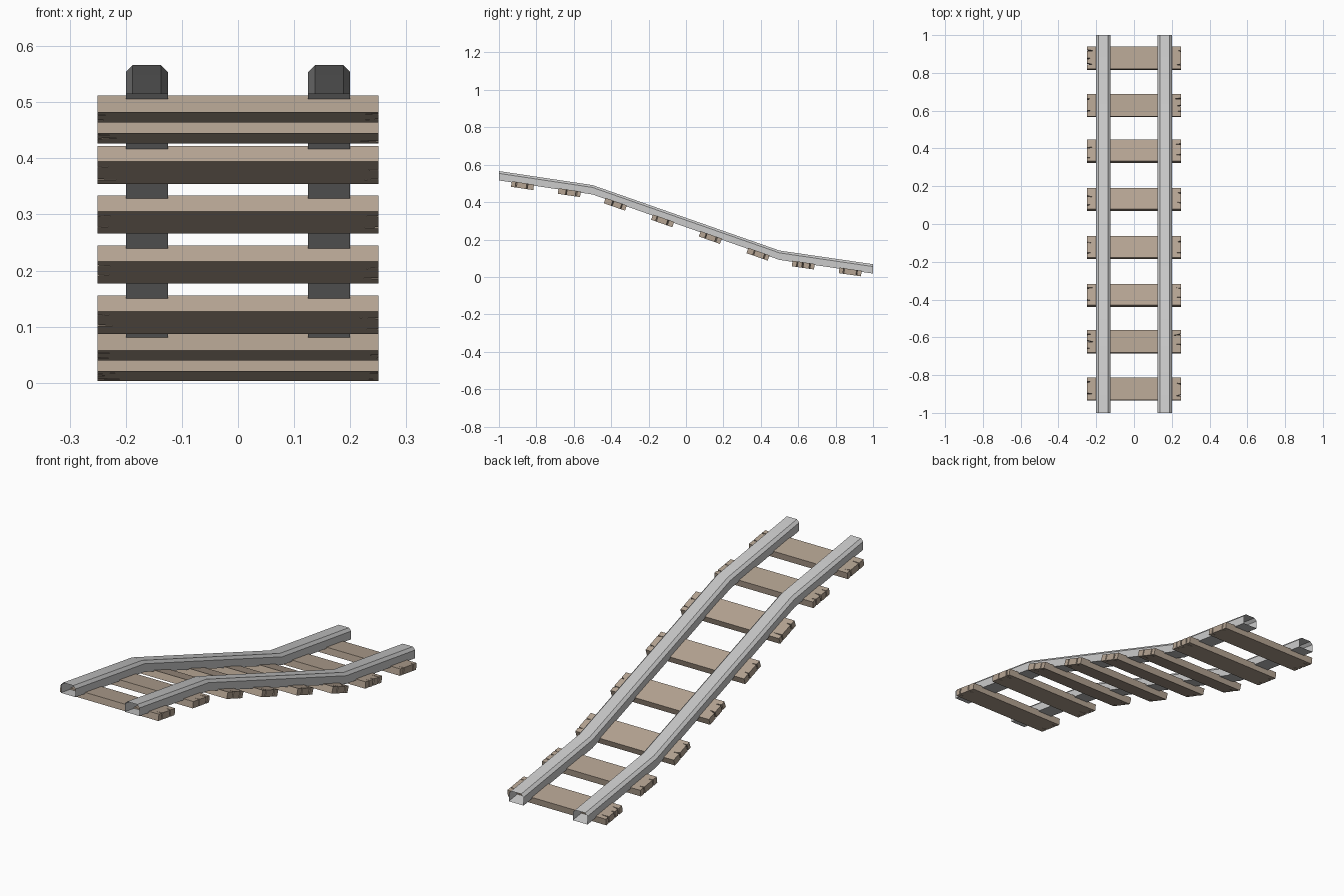
import bpy, bmesh, math, random
from mathutils import Matrix

if "Cube" in bpy.data.objects:
    bpy.data.objects.remove(bpy.data.objects["Cube"])

random.seed(4)
# Rail underside path: (y, z) knots of the downhill ramp
PATH = [(-1, 0.516), (-0.5, 0.441), (0.5, 0.091), (1, 0.018)]


def make_object(name, bm, material=None):
    bmesh.ops.recalc_face_normals(bm, faces=bm.faces)
    mesh = bpy.data.meshes.new(name)
    bm.to_mesh(mesh)
    bm.free()
    obj = bpy.data.objects.new(name, mesh)
    bpy.context.collection.objects.link(obj)
    if material:
        mesh.materials.append(material)
    return obj


def path_at(y):
    """Height and slope angle of the ramp at y."""
    for (y0, z0), (y1, z1) in zip(PATH, PATH[1:]):
        if y <= y1:
            slope = (z1 - z0) / (y1 - y0)
            return z0 + slope * (y - y0), math.atan(slope)


# Rails: hollow bevelled tubes with open ends
def make_rail(name, cx):
    profile = [(-0.0375, 0), (-0.0375, 0.0375), (-0.0255, 0.05),
               (0.0255, 0.05), (0.0375, 0.0375), (0.0375, 0)]
    bm = bmesh.new()
    rings = [[bm.verts.new((cx + px, y, z + pz)) for px, pz in profile]
             for y, z in PATH]
    n = len(profile)
    for a, b in zip(rings, rings[1:]):
        for i in range(n):
            j = (i + 1) % n
            bm.faces.new((a[i], a[j], b[j], b[i]))
    obj = make_object(name, bm)
    bpy.context.view_layer.objects.active = obj
    obj.select_set(True)
    bpy.ops.object.shade_smooth_by_angle(angle=math.radians(30))
    obj.select_set(False)


make_rail("left_rail", -0.1625)
make_rail("right_rail", 0.1625)

wood = bpy.data.materials.new("weathered_wood")
wood.diffuse_color = (0.46, 0.37, 0.29, 1)
wood.use_nodes = True
wood.node_tree.nodes["Principled BSDF"].inputs["Base Color"].default_value = wood.diffuse_color


# Ties: planks with split, cracked ends, tilted to the slope
def cracked_end():
    """Points along one plank end, from v = -0.06 to 0.06, with V-shaped cracks."""
    points = [(0.25, -0.06)]
    for base in random.choice([(-0.032, 0.03), (-0.02, 0.035), (-0.035, 0.0, 0.032)]):
        v = base + random.uniform(-0.006, 0.006)
        w = random.uniform(0.002, 0.004)
        depth = random.uniform(0.02, 0.042)
        points += [(0.25, v - w), (0.25 - depth, v + random.uniform(-0.006, 0.006)),
                   (0.25, v + w)]
    return points + [(0.25, 0.06)]


def make_tie(name, y):
    outline = cracked_end() + [(-x, -v) for x, v in cracked_end()]
    bm = bmesh.new()
    face = bm.faces.new([bm.verts.new((x, v, -0.015)) for x, v in outline])
    top = bmesh.ops.extrude_face_region(bm, geom=[face])
    bmesh.ops.translate(bm, vec=(0, 0, 0.03),
                        verts=[g for g in top["geom"] if isinstance(g, bmesh.types.BMVert)])
    z, angle = path_at(y)
    place = (Matrix.Translation((0, y, z + 0.006 - 0.015 / math.cos(angle)))
             @ Matrix.Rotation(angle, 4, 'X'))
    bmesh.ops.transform(bm, matrix=place, verts=bm.verts)
    make_object(name, bm, wood)


for i, y in enumerate([-0.874, -0.624, -0.378, -0.125, 0.13, 0.385, 0.627, 0.878]):
    make_tie(f"tie_{i + 1}", y)
